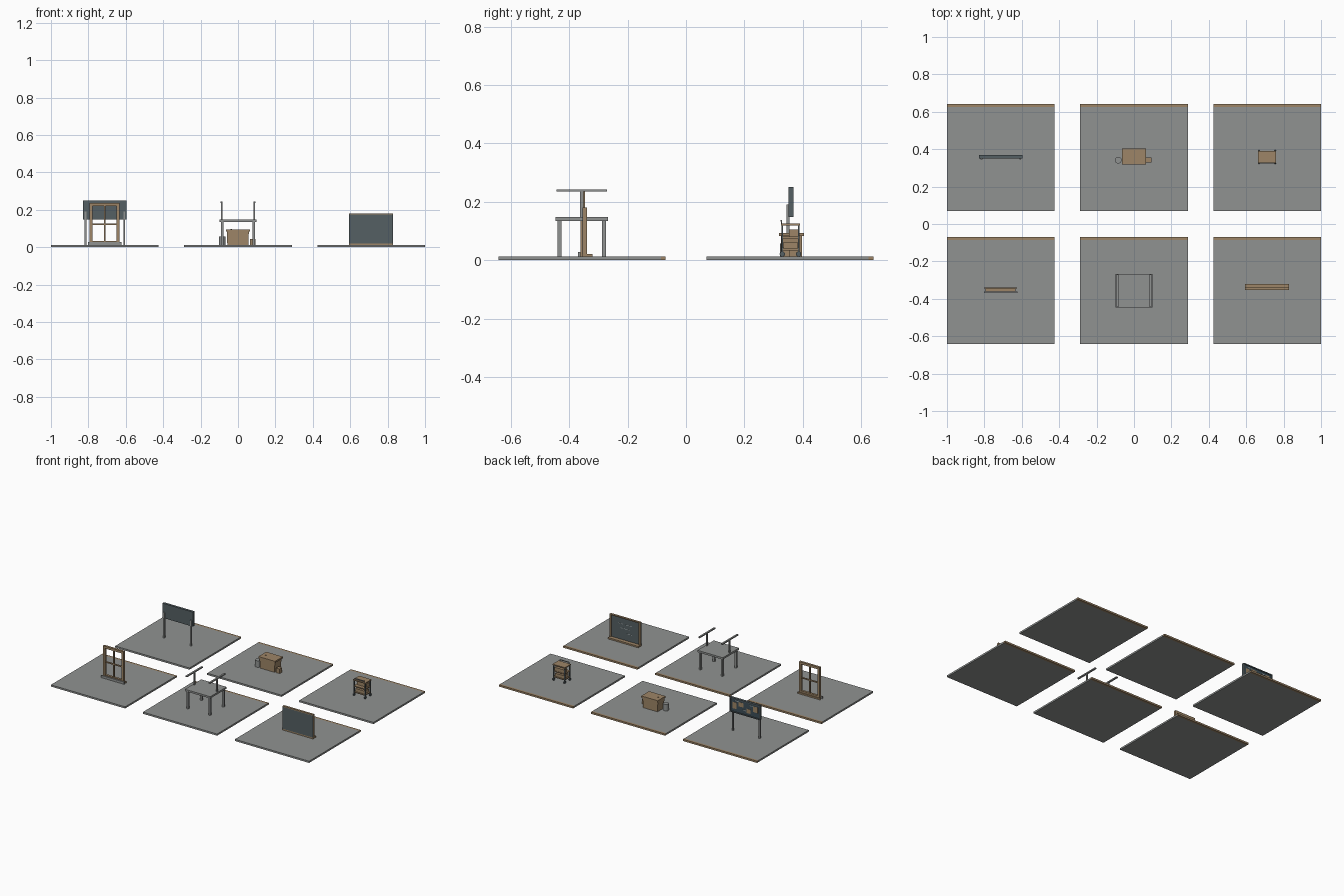
import bpy, math

def mat(name, c):
    m = bpy.data.materials.new(name)
    m.diffuse_color = (*c, 1)
    return m

GRAY = mat("stone_gray", (0.28, 0.29, 0.285))
TAN = mat("tan_wood", (0.34, 0.235, 0.135))
SLATE = mat("dark_slate", (0.09, 0.115, 0.125))
BLUE = mat("panel_blue", (0.045, 0.075, 0.095))
PALE = mat("chalk_pale", (0.42, 0.47, 0.48))

def box(name, x0, x1, y0, y1, z0, z1, m):
    xs, ys, zs = (x0, x1), (y0, y1), (z0, z1)
    v = [(x, y, z) for x in xs for y in ys for z in zs]
    f = [(0, 1, 3, 2), (4, 6, 7, 5), (0, 4, 5, 1), (2, 3, 7, 6), (0, 2, 6, 4), (1, 5, 7, 3)]
    me = bpy.data.meshes.new(name)
    me.from_pydata(v, [], f)
    me.materials.append(m)
    o = bpy.data.objects.new(name, me)
    bpy.context.collection.objects.link(o)
    return o

def cyl(name, x, y, z, r, h, m, rot=(0, 0, 0), n=16):
    bpy.ops.mesh.primitive_cylinder_add(vertices=n, radius=r, depth=h, location=(x, y, z), rotation=rot)
    o = bpy.context.object
    o.name = name
    o.data.materials.append(m)
    bpy.ops.object.shade_smooth_by_angle()
    return o

T = 0.012          # top of the floor tiles
P = 0.7125         # tile spacing in x
H = 0.2875         # half tile width

# Six floor tiles with a wooden strip on the back edge
for x in (-P, 0, P):
    for y0 in (-0.642, 0.07):
        y1 = y0 + 0.572
        box("floor_tile", x - H, x + H, y0, y1 - 0.016, 0, T, GRAY)
        box("floor_edge_strip", x - H, x + H, y1 - 0.016, y1, 0, T, TAN)

# Window frame with open panes
wx, y0, y1 = -0.713, -0.362, -0.346
for s in (-1, 1):
    c = wx + s * 0.072
    box("window_jamb", c - 0.008, c + 0.008, y0, y1, T, 0.235, TAN)
box("window_head", wx - 0.064, wx + 0.064, y0, y1, 0.219, 0.235, TAN)
box("window_bottom_rail", wx - 0.064, wx + 0.064, y0, y1, T, 0.034, TAN)
box("window_mullion", wx - 0.004, wx + 0.004, -0.358, -0.350, 0.034, 0.219, TAN)
for s in (-1, 1):
    c = wx + s * 0.034
    box("window_crossbar", c - 0.03, c + 0.03, -0.358, -0.350, 0.119, 0.127, TAN)
box("window_sill", wx - 0.09, wx + 0.09, -0.370, -0.362, T, 0.028, GRAY)
box("window_back_sill", wx - 0.088, wx + 0.088, -0.346, -0.340, T, 0.022, TAN)

# Table with two raised rails
ty = -0.357
box("table_top", -0.098, 0.098, ty - 0.09, ty + 0.09, 0.135, 0.148, GRAY)
for sx in (-1, 1):
    for sy in (-1, 1):
        cx, cy = sx * 0.085, ty + sy * 0.076
        box("table_leg", cx - 0.007, cx + 0.007, cy - 0.007, cy + 0.007, T, 0.135, GRAY)
    cx = sx * 0.088
    box("rail_post", cx - 0.004, cx + 0.004, ty - 0.006, ty + 0.006, 0.148, 0.236, GRAY)
    box("rail_bar", cx - 0.006, cx + 0.006, ty - 0.087, ty + 0.087, 0.235, 0.243, GRAY)

# Chalkboard, written side facing the back
bx0, bx1 = 0.594, 0.829
box("chalkboard_panel", bx0 + 0.002, bx1 - 0.002, -0.353, -0.347, 0.02, 0.176, SLATE)
for x in (bx0, bx1 - 0.01):
    box("chalkboard_side_frame", x, x + 0.01, -0.3525, -0.339, 0.02, 0.18, TAN)
box("chalkboard_front_cover", bx0, bx1, -0.354, -0.3525, 0.021, 0.175, SLATE)
box("chalkboard_top_frame", bx0, bx1, -0.354, -0.339, 0.174, 0.181, TAN)
box("chalkboard_ledge", bx0, bx1, -0.354, -0.32, T, 0.022, TAN)
for x, z, w in ((0.66, 0.13, 0.05), (0.73, 0.13, 0.04), (0.68, 0.1, 0.07), (0.66, 0.07, 0.04)):
    box("chalk_line", x, x + w, -0.347, -0.346, z, z + 0.003, PALE)

# Display board on two legs, map side facing the back
dx0, dx1 = -0.83, -0.595
box("display_board", dx0, dx1, 0.351, 0.362, 0.148, 0.25, SLATE)
for x in (dx0, dx1 - 0.007):
    box("display_side_frame", x, x + 0.007, 0.362, 0.368, 0.148, 0.25, SLATE)
for z in (0.148, 0.243):
    box("display_frame_bar", dx0 + 0.007, dx1 - 0.007, 0.362, 0.368, z, z + 0.007, SLATE)
box("display_panel", dx0 + 0.007, dx1 - 0.007, 0.362, 0.363, 0.155, 0.243, BLUE)
for x, z, w, h in ((-0.81, 0.19, 0.035, 0.04), (-0.755, 0.17, 0.03, 0.03),
                   (-0.70, 0.20, 0.04, 0.03), (-0.645, 0.175, 0.03, 0.045)):
    box("display_patch", x, x + w, 0.363, 0.364, z, z + h, TAN)
for x, z in ((-0.77, 0.225), (-0.72, 0.18), (-0.66, 0.23)):
    box("display_mark", x, x + 0.025, 0.363, 0.364, z, z + 0.005, PALE)
for x in (-0.816, -0.608):
    box("display_leg", x - 0.005, x + 0.005, 0.344, 0.354, T, 0.19, GRAY)

# Chest with lid, small crate and bin
body = box("chest_body", -0.06, 0.058, 0.325, 0.397, T, 0.083, TAN)
for v in body.data.vertices:
    if v.co.z < 0.05:
        v.co.x *= 0.95
box("chest_lid", -0.064, 0.064, 0.318, 0.404, 0.083, 0.094, TAN)
cyl("chest_knob", -0.037, 0.36, 0.0955, 0.004, 0.004, TAN)
box("small_crate", 0.065, 0.093, 0.328, 0.356, T, 0.044, TAN)
cyl("bin", -0.084, 0.341, 0.035, 0.018, 0.046, GRAY, n=20)

# Wheeled cart
cx, cy = 0.7115, 0.358
box("cart_top", cx - 0.048, cx + 0.048, cy - 0.033, cy + 0.033, 0.119, 0.126, TAN)
for z in (0.075, 0.034):
    box("cart_shelf", cx - 0.045, cx + 0.045, cy - 0.03, cy + 0.03, z, z + 0.007, TAN)
box("cart_drawer", cx - 0.038, cx + 0.038, cy - 0.005, cy + 0.028, 0.082, 0.105, TAN)
box("cart_lower_box", cx - 0.036, cx + 0.036, cy - 0.024, cy + 0.024, 0.041, 0.062, TAN)
for sx in (-1, 1):
    for sy in (-1, 1):
        px, py = cx + sx * 0.043, cy + sy * 0.028
        box("cart_post", px - 0.003, px + 0.003, py - 0.003, py + 0.003, 0.026, 0.119, SLATE)
        cyl("cart_wheel", px, py, T + 0.009, 0.009, 0.007, SLATE, (0, math.pi / 2, 0))
    px = cx + sx * 0.035
    box("cart_handle_post", px - 0.002, px + 0.002, cy - 0.033, cy - 0.029, 0.126, 0.134, GRAY)
box("cart_handle", cx - 0.037, cx + 0.037, cy - 0.034, cy - 0.029, 0.133, 0.138, GRAY)
